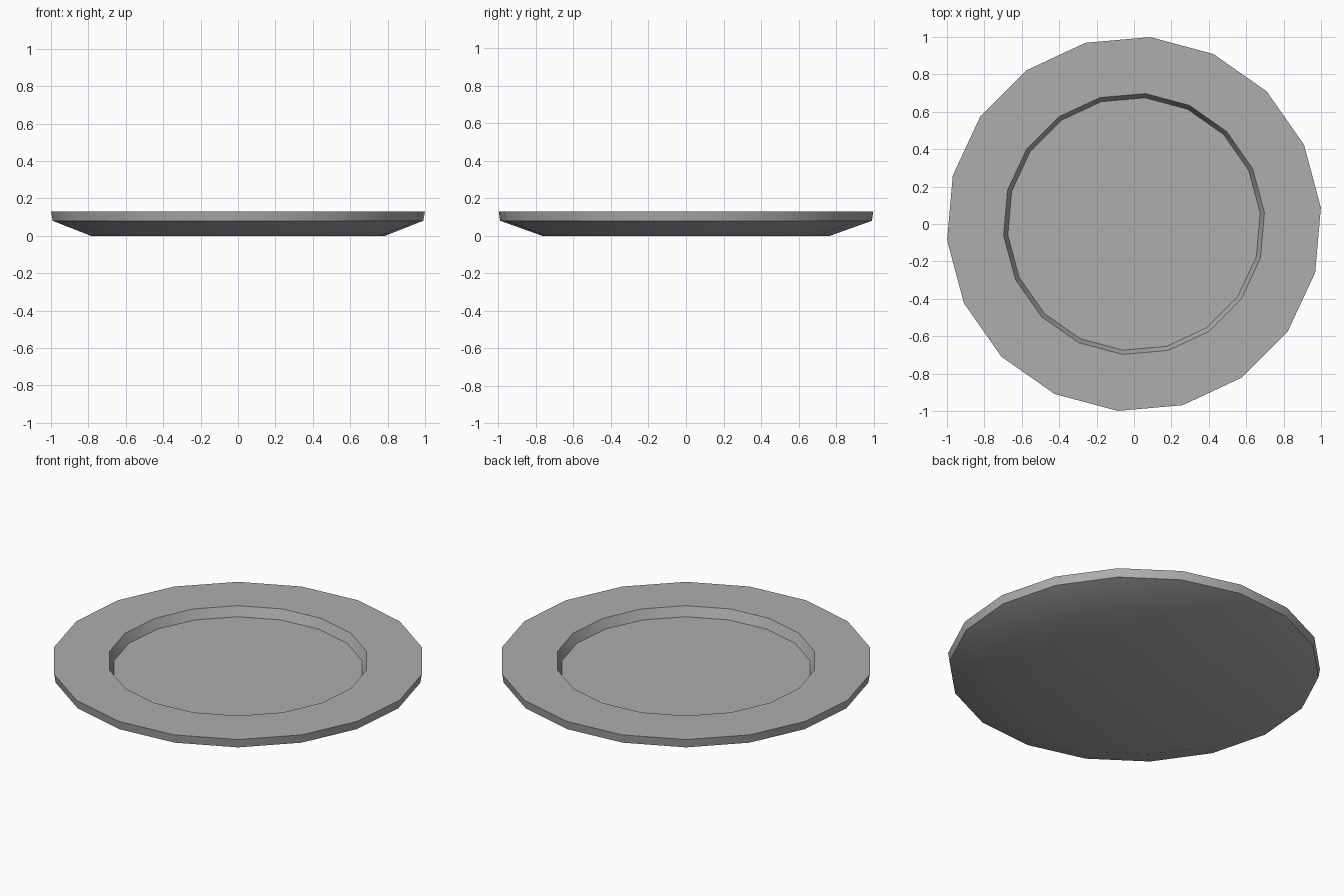
import bpy, bmesh, math

cube = bpy.data.objects.get("Cube")
if cube:
    bpy.data.objects.remove(cube, do_unlink=True)

SIDES = 18
OFFSET = math.radians(5)

grey = bpy.data.materials.new("plain grey")
grey.use_nodes = True
color = (0.42, 0.42, 0.42, 1)
grey.diffuse_color = color
grey.node_tree.nodes["Principled BSDF"].inputs["Base Color"].default_value = color

# Plate section from underside to well floor: (x radius, y radius, height)
profile = [
    (0.79, 0.77, 0.0),
    (0.995, 0.995, 0.08),
    (1.003, 1.003, 0.13),
    (0.70, 0.70, 0.13),
    (0.677, 0.677, 0.075),
]

bm = bmesh.new()
rings = []
for rx, ry, z in profile:
    angles = [OFFSET + math.tau * i / SIDES for i in range(SIDES)]
    rings.append([bm.verts.new((rx * math.cos(a), ry * math.sin(a), z)) for a in angles])

# Walls between neighbouring rings
for low, high in zip(rings, rings[1:]):
    for i in range(SIDES):
        j = (i + 1) % SIDES
        bm.faces.new((low[i], low[j], high[j], high[i]))

# Underside and well floor
bm.faces.new(list(reversed(rings[0])))
bm.faces.new(rings[-1])

mesh = bpy.data.meshes.new("plate")
bm.to_mesh(mesh)
bm.free()
mesh.materials.append(grey)
plate = bpy.data.objects.new("plate", mesh)
bpy.context.collection.objects.link(plate)

# Rounded walls with crisp rims
bpy.ops.object.select_all(action="DESELECT")
plate.select_set(True)
bpy.context.view_layer.objects.active = plate
bpy.ops.object.shade_smooth_by_angle(angle=math.radians(30))
